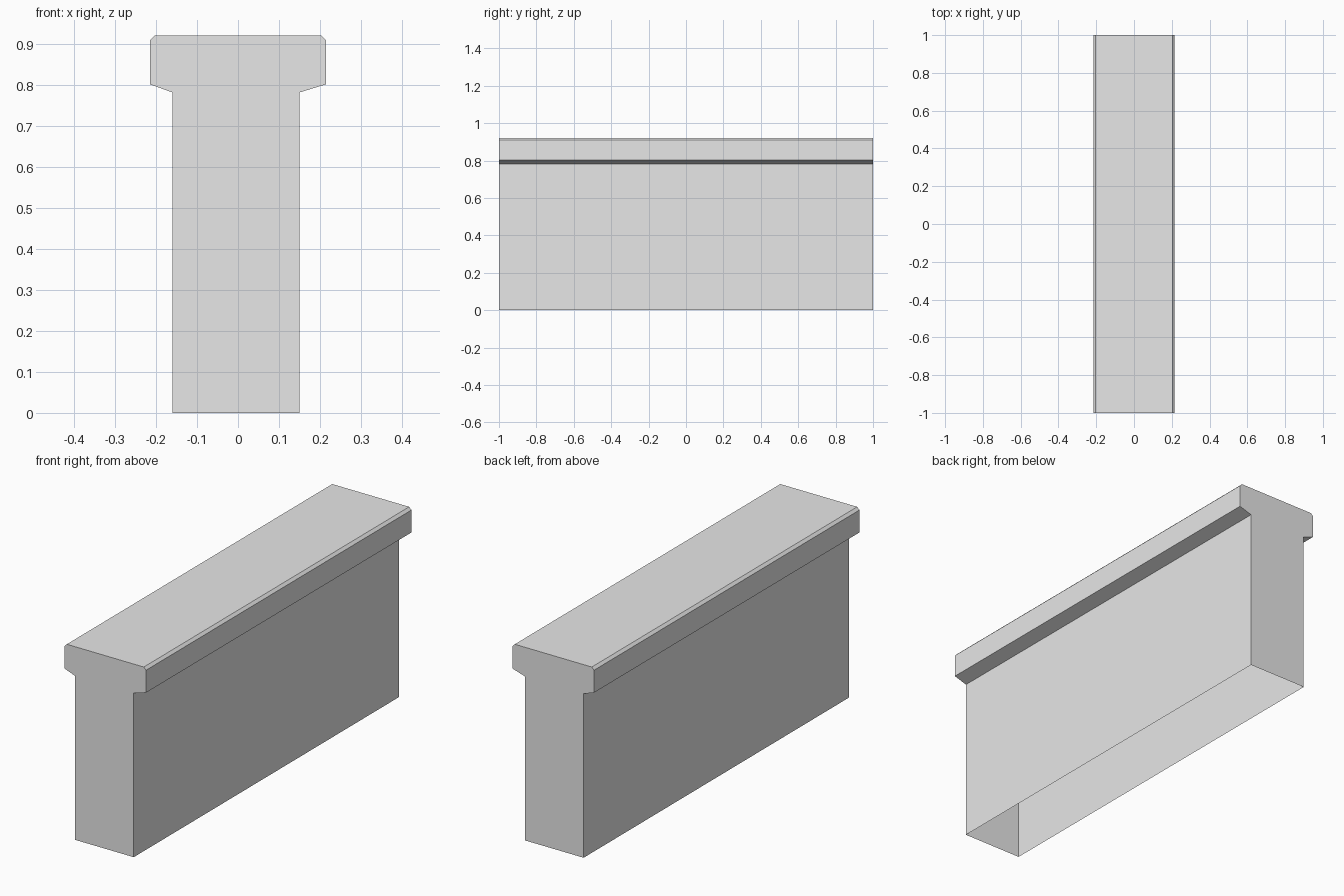
import bpy, bmesh

cube = bpy.data.objects.get("Cube")
if cube:
    bpy.data.objects.remove(cube, do_unlink=True)

# Plain grey material
grey = bpy.data.materials.new("plain_grey")
grey.use_nodes = True
colour = (0.8, 0.8, 0.8, 1)
grey.diffuse_color = colour
grey.node_tree.nodes["Principled BSDF"].inputs["Base Color"].default_value = colour

# Cross-section: narrow stem, flared underside, chamfered cap
profile = [
    (-0.16, 0), (0.15, 0), (0.15, 0.782), (0.215, 0.802),
    (0.215, 0.909), (0.203, 0.921), (-0.203, 0.921),
    (-0.215, 0.909), (-0.215, 0.802), (-0.16, 0.782),
]

bm = bmesh.new()
front = bm.faces.new([bm.verts.new((x, -1, z)) for x, z in profile])
back = bmesh.ops.extrude_face_region(bm, geom=[front], use_keep_orig=True)
bmesh.ops.translate(bm, vec=(0, 2, 0),
                    verts=[v for v in back["geom"] if isinstance(v, bmesh.types.BMVert)])
bmesh.ops.recalc_face_normals(bm, faces=bm.faces)

# Open underside: the wall is a hollow shell
base = [f for f in bm.faces if all(v.co.z < 0.001 for v in f.verts)]
bmesh.ops.delete(bm, geom=base, context="FACES_ONLY")

mesh = bpy.data.meshes.new("capped_wall")
bm.to_mesh(mesh)
bm.free()
mesh.materials.append(grey)
wall = bpy.data.objects.new("capped_wall", mesh)
bpy.context.collection.objects.link(wall)
